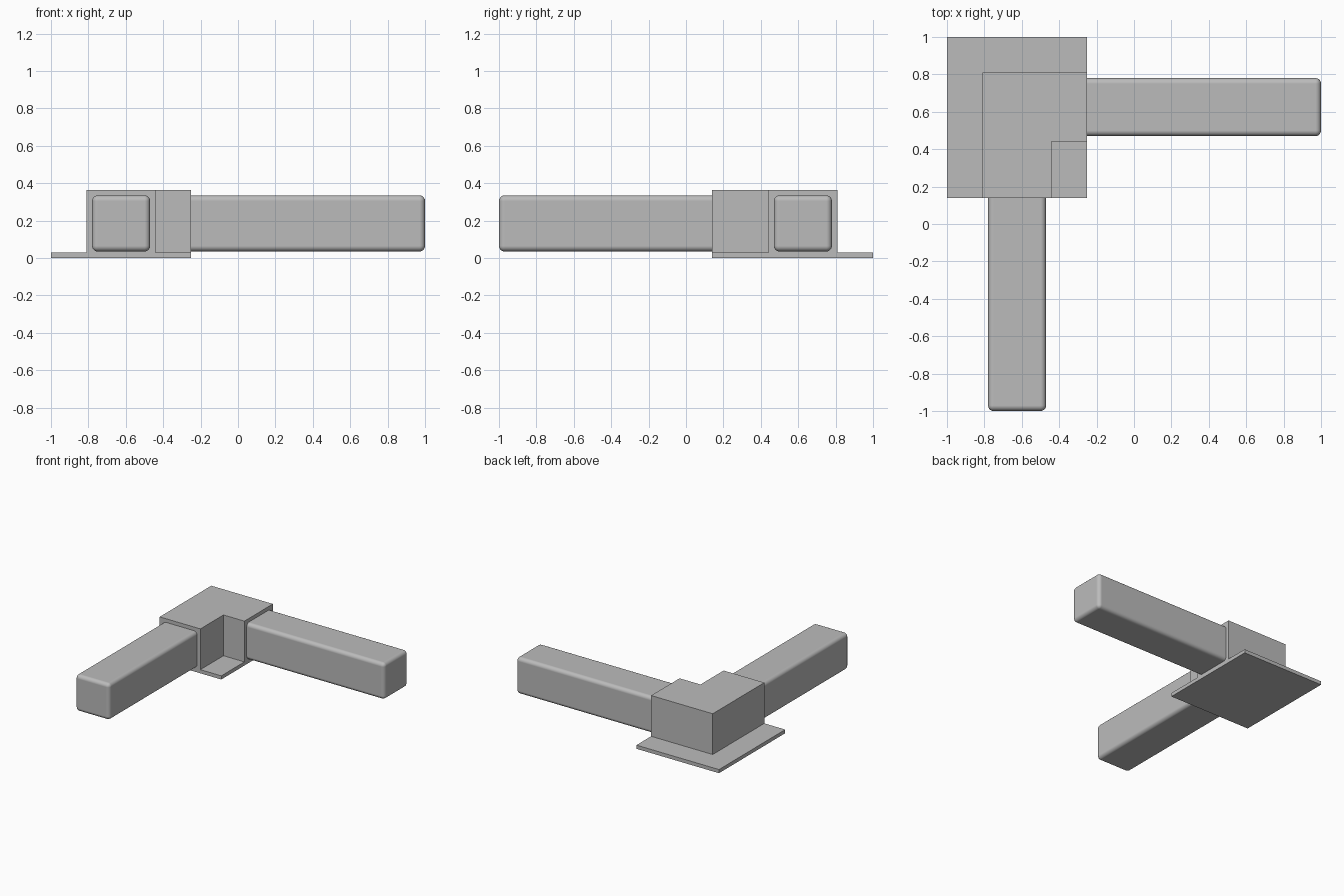
import bpy
import bmesh

default = bpy.data.objects.get("Cube")
if default:
    bpy.data.objects.remove(default, do_unlink=True)


def make_material(name, value):
    mat = bpy.data.materials.new(name)
    mat.use_nodes = True
    color = (value, value, value, 1.0)
    mat.diffuse_color = color
    mat.node_tree.nodes["Principled BSDF"].inputs["Base Color"].default_value = color
    return mat


grey = make_material("plain grey", 0.5)


def prism(name, outline, bottom, top):
    """Extrude a counter-clockwise outline upwards from bottom to top."""
    bm = bmesh.new()
    base = bm.faces.new([bm.verts.new((x, y, bottom)) for x, y in outline])
    grown = bmesh.ops.extrude_face_region(bm, geom=[base], use_keep_orig=True)
    verts = [v for v in grown["geom"] if isinstance(v, bmesh.types.BMVert)]
    bmesh.ops.translate(bm, verts=verts, vec=(0, 0, top - bottom))
    bmesh.ops.recalc_face_normals(bm, faces=bm.faces)
    mesh = bpy.data.meshes.new(name)
    bm.to_mesh(mesh)
    bm.free()
    mesh.materials.append(grey)
    obj = bpy.data.objects.new(name, mesh)
    bpy.context.collection.objects.link(obj)
    return obj


def rect(x0, x1, y0, y1):
    return [(x0, y0), (x1, y0), (x1, y1), (x0, y1)]


def bar(name, outline):
    """Square bar with softly rounded edges."""
    obj = prism(name, outline, 0.035, 0.335)
    for poly in obj.data.polygons:
        poly.use_smooth = True
    bevel = obj.modifiers.new("rounded_edges", "BEVEL")
    bevel.width = 0.03
    bevel.segments = 5
    bevel.harden_normals = True


# Flat mounting plate under the corner
prism("base_plate", rect(-1, -0.25, 0.14, 1), 0, 0.03)

# L-shaped corner block, seated slightly into the plate
prism("corner_block",
      [(-0.81, 0.14), (-0.44, 0.14), (-0.44, 0.44),
       (-0.25, 0.44), (-0.25, 0.81), (-0.81, 0.81)], 0.001, 0.365)

# Two bars plugged into the open ends of the corner
bar("front_bar", rect(-0.78, -0.47, -1, 0.4))
bar("left_bar", rect(-0.45, 1, 0.47, 0.78))
